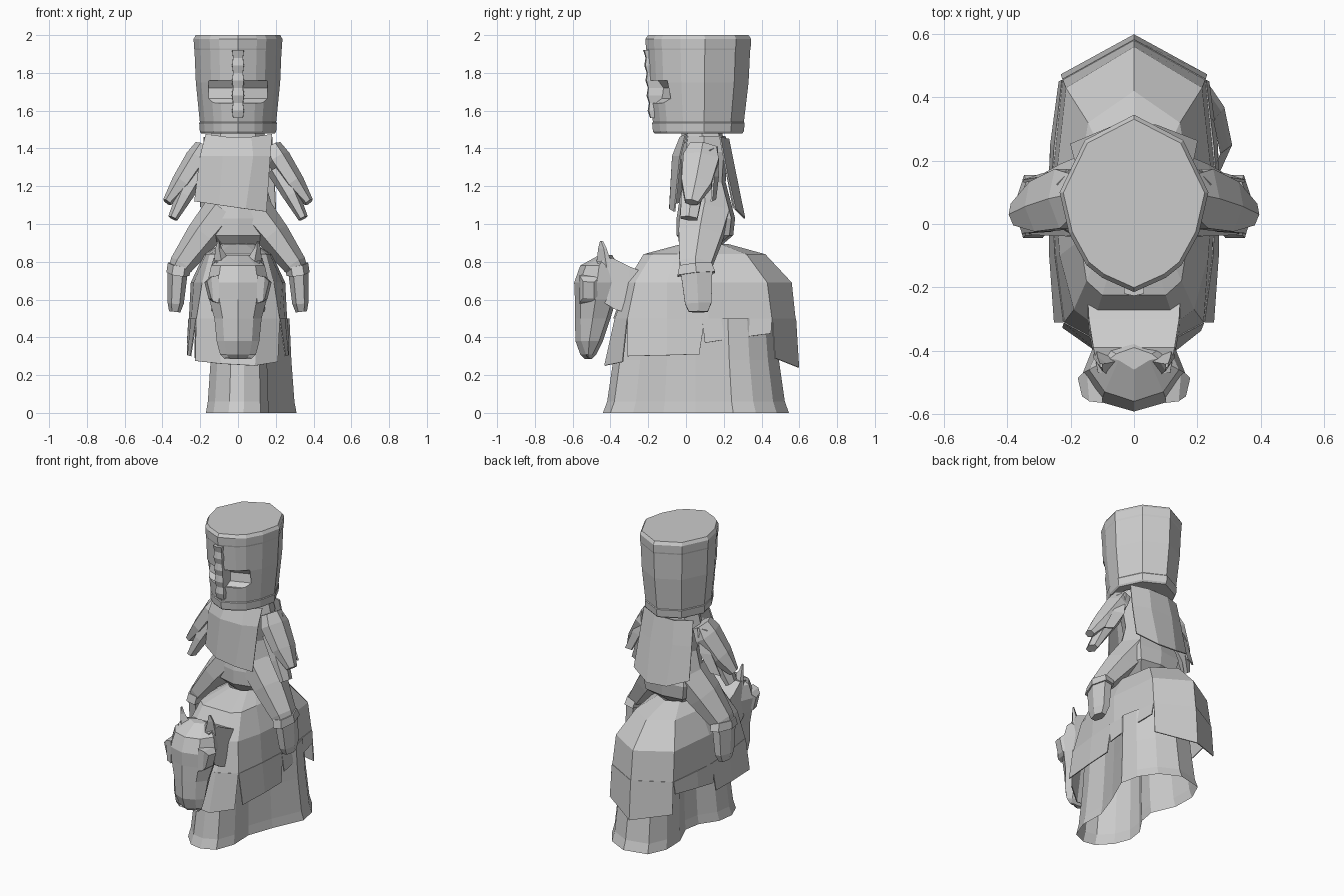
import bpy, bmesh
from mathutils import Vector


def loft(name, rings, closed=True, caps=True, thick=0):
    """Skin a list of equal-length point rings (or open rows)."""
    bm = bmesh.new()
    vs = [[bm.verts.new(p) for p in r] for r in rings]
    n = len(rings[0])
    for a, b in zip(vs, vs[1:]):
        for i in range(n if closed else n - 1):
            j = (i + 1) % n
            bm.faces.new((a[i], a[j], b[j], b[i]))
    if closed and caps:
        bm.faces.new(vs[0])
        bm.faces.new(vs[-1])
    bmesh.ops.recalc_face_normals(bm, faces=bm.faces)
    me = bpy.data.meshes.new(name)
    bm.to_mesh(me)
    bm.free()
    ob = bpy.data.objects.new(name, me)
    bpy.context.collection.objects.link(ob)
    if thick:
        mod = ob.modifiers.new("thickness", 'SOLIDIFY')
        mod.thickness = thick
        mod.offset = 0
    return ob


def sym(half, z):
    """Full ring from a right-hand half outline running back to front."""
    return [(x, y, z) for x, y in half] + [(-x, y, z) for x, y in half[-2:0:-1]]


def scaled(pts, s, cx, cy):
    return [(cx + (x - cx) * s, cy + (y - cy) * s) for x, y in pts]


def body(name, levels):
    """Faceted body from (z, front y, back y, half width)."""
    return loft(name, [sym([(0, b), (w * .75, b - .02), (w, (b + f) / 2),
                            (w * .65, f + .03), (0, f)], z) for z, f, b, w in levels])


def tube(name, path, shape, side=1):
    """Limb along path of (x, y, z, y radius, cross radius)."""
    pts = [Vector(p[:3]) for p in path]
    rings = []
    for i, p in enumerate(path):
        d = (pts[min(i + 1, len(pts) - 1)] - pts[max(i - 1, 0)]).normalized()
        v = d.cross(Vector((0, 1, 0))).normalized()
        u = v.cross(d)
        ring = [pts[i] + u * a * p[3] + v * b * p[4] for a, b in shape]
        rings.append([(q.x * side, q.y, q.z) for q in ring])
    return loft(name, rings)


def flip(rows, s):
    return [[(x * s, y, z) for x, y, z in r] for r in rows]


SQUARE = [(1, 1), (-1, 1), (-1, -1), (1, -1)]
HEX = [(1, .5), (0, 1), (-1, .5), (-1, -.5), (0, -1), (1, -.5)]

# Helmet with rim bands and a recessed eye slit
hel = [(0, .345), (.155, .265), (.235, .1), (.205, -.03), (.15, -.13), (.1, -.17), (0, -.215)]
helmet = loft("helmet", [sym(scaled(hel, s, 0, .07), z) for z, s in
              [(1.48, .83), (1.49, .86), (1.535, .875), (1.54, .86),
               (1.75, .95), (1.92, .98), (1.93, .99), (1.98, 1), (2.0, .95)]])
cutter = loft("eye_slit_cutter", [[(-.155, -.3, z), (.155, -.3, z), (.155, -.07 - o, z),
              (0, -.13 - o, z), (-.155, -.07 - o, z)]
              for z, o in ((1.64, .04), (1.665, .01), (1.72, 0), (1.76, .03))])
mod = helmet.modifiers.new("slit", 'BOOLEAN')
mod.operation = 'DIFFERENCE'
mod.solver = 'EXACT'
mod.object = cutter
bpy.context.view_layer.objects.active = helmet
bpy.ops.object.modifier_apply(modifier="slit")
bpy.data.objects.remove(cutter)

# Ridged nose guard
nose = []
for i in range(10):
    z = 1.56 + i * .04
    y = -.178 - (z - 1.56) * .075
    w, d = (.034, .022) if i % 2 else (.029, .012)
    nose.append([(-w, y + .08, z), (w, y + .08, z), (w * .9, y - d * .7, z),
                 (0, y - d, z), (-w * .9, y - d * .7, z)])
loft("nose_guard", nose)

# Neck, torso and hips
body("neck", [(1.43, -.03, .2, .16), (1.5, -.02, .19, .13)])
body("torso", [(.88, .0, .18, .11), (.94, -.05, .25, .18), (1.03, -.05, .26, .2),
               (1.22, -.02, .21, .145), (1.38, -.03, .22, .18), (1.465, -.02, .21, .16)])

# Tabard front and back cloths
loft("tabard_front", [
    [(-.17, .0, 1.475), (-.06, -.03, 1.46), (.07, -.03, 1.46), (.18, .0, 1.475)],
    [(-.2, -.02, 1.36), (-.08, -.07, 1.36), (.08, -.07, 1.36), (.17, -.03, 1.36)],
    [(-.23, -.01, 1.12), (-.1, -.085, 1.1), (.04, -.085, 1.08), (.15, -.06, 1.065)]],
    closed=False, thick=.008)
loft("tabard_back", [
    [(-.18, .18, 1.46), (-.07, .225, 1.45), (.07, .225, 1.45), (.18, .18, 1.46)],
    [(-.19, .21, 1.3), (-.08, .255, 1.3), (.08, .255, 1.3), (.19, .21, 1.3)],
    [(-.2, .25, 1.09), (-.07, .305, 1.04), (.07, .31, 1.03), (.2, .26, 1.08)]],
    closed=False, thick=.008)

for s, tag in ((1, "right"), (-1, "left")):
    # Arms: flared sleeve and hand
    tube("sleeve_" + tag, [(.18, .09, 1.41, .07, .05), (.215, .08, 1.345, .095, .065),
                           (.3, .055, 1.215, .08, .055), (.375, .03, 1.115, .035, .026)],
         HEX, s)
    tube("hand_" + tag, [(.21, .06, 1.29, .06, .06), (.285, .03, 1.15, .055, .045),
                         (.345, .015, 1.03, .045, .026)], HEX, s)
    loft("sleeve_flap_" + tag, flip([[(.2, .165, 1.41), (.24, .12, 1.39)],
                                     [(.22, .17, 1.25), (.29, .145, 1.25)],
                                     [(.29, .155, 1.13), (.35, .135, 1.12)]], s),
         closed=False, thick=.01)
    # Legs, boot cuffs and boots
    tube("leg_" + tag, [(.09, .1, 1.06, .13, .1), (.19, .075, .935, .115, .088),
                        (.3, .05, .785, .085, .065), (.325, .05, .74, .075, .05)], HEX, s)
    tube("boot_cuff_" + tag, [(.31, .05, .785, .085, .062), (.318, .055, .735, .1, .062)],
         HEX, s)
    tube("boot_" + tag, [(.318, .055, .76, .085, .054), (.33, .065, .58, .07, .043),
                         (.335, .065, .535, .05, .03)], HEX, s)
    # Side hangings of the horse cloth
    loft("cloth_side_front_" + tag, flip([
        [(.22, -.31, .5), (.247, -.1, .5), (.259, .1, .5)],
        [(.25, -.31, .3), (.265, -.1, .305), (.268, .07, .31)]], s), closed=False, thick=.006)
    loft("cloth_side_rear_" + tag, flip([
        [(.26, .085, .5), (.25, .24, .5), (.225, .455, .5)],
        [(.268, .1, .37), (.262, .25, .395), (.235, .45, .42)]], s), closed=False, thick=.006)
    # Cheek pads and ears
    tube("cheek_" + tag, [(.1, -.51, .655, .055, .075), (.14, -.51, .655, .05, .065),
                          (.16, -.515, .65, .03, .045)], SQUARE, s)
    loft("ear_" + tag, flip([[(.04, -.43, .8), (.12, -.39, .78), (.13, -.42, .77),
                              (.085, -.475, .79)],
                             [(.085, -.44, .87), (.115, -.42, .87), (.12, -.435, .87),
                              (.1, -.465, .87)],
                             [(.1, -.442, .91), (.108, -.44, .91), (.108, -.45, .91),
                              (.1, -.455, .91)]], s))

# Horse cloth shell, open underneath
shell = [(0, .58), (.225, .455), (.26, .12), (.247, -.1), (.22, -.31), (.1, -.375), (0, -.385)]
mid = [(0, .56), (.215, .43), (.25, .11), (.235, -.1), (.19, -.27), (.13, -.315), (0, -.315)]
high = [(0, .42), (.145, .32), (.18, .1), (.17, -.05), (.15, -.18), (.1, -.225), (0, -.225)]
top = [(0, .22), (.08, .18), (.09, .1), (.09, .05), (.07, .0), (.04, -.02), (0, -.02)]
loft("horse_cloth", [sym(shell, .5), sym(mid, .69), sym(high, .84), sym(top, .895)][::-1],
     caps=False)

# Front and rear hangings
loft("cloth_rear", [[(-.225, .455, .5), (0, .58, .5), (.225, .455, .5)],
                    [(-.23, .47, .29), (0, .596, .24), (.23, .47, .29)]],
     closed=False, thick=.006)
loft("cloth_front", [[(-.22, -.31, .5), (-.1, -.375, .5), (.1, -.375, .5), (.22, -.31, .5)],
                     [(-.225, -.325, .275), (-.09, -.42, .26), (.09, -.43, .25),
                      (.21, -.335, .27)]], closed=False, thick=.006)

# Horse neck and head
loft("horse_neck", [[(-w, y, a), (-w * .95, y - .01, b), (w * .95, y - .01, b), (w, y, a)]
                    for y, a, b, w in [(-.2, .5, .74, .155), (-.29, .52, .775, .15),
                                       (-.38, .55, .82, .135), (-.46, .6, .8, .12)]])
body("horse_head", [(.285, -.535, -.5, .07), (.31, -.56, -.475, .095), (.38, -.585, -.44, .113),
                    (.5, -.588, -.4, .125), (.6, -.588, -.37, .152), (.69, -.592, -.35, .162),
                    (.78, -.56, -.36, .142), (.835, -.46, -.39, .075)])

# Curving lower skirt, open underneath
foot = [(.03, -.44), (.12, -.4), (.165, -.28), (.16, -.12), (.22, .05), (.31, .25),
        (.285, .37), (.21, .48), (.08, .545), (-.075, .51), (-.13, .39), (-.125, .24),
        (-.06, .09), (-.08, -.02), (-.155, -.13), (-.17, -.24), (-.13, -.34), (-.05, -.425)]
loft("lower_skirt", [[(x, y, z) for x, y in scaled(foot, k, .06, .06)] for z, k in
                     [(0, 1), (.06, .955), (.28, .89), (.5, .85)]], caps=False)
